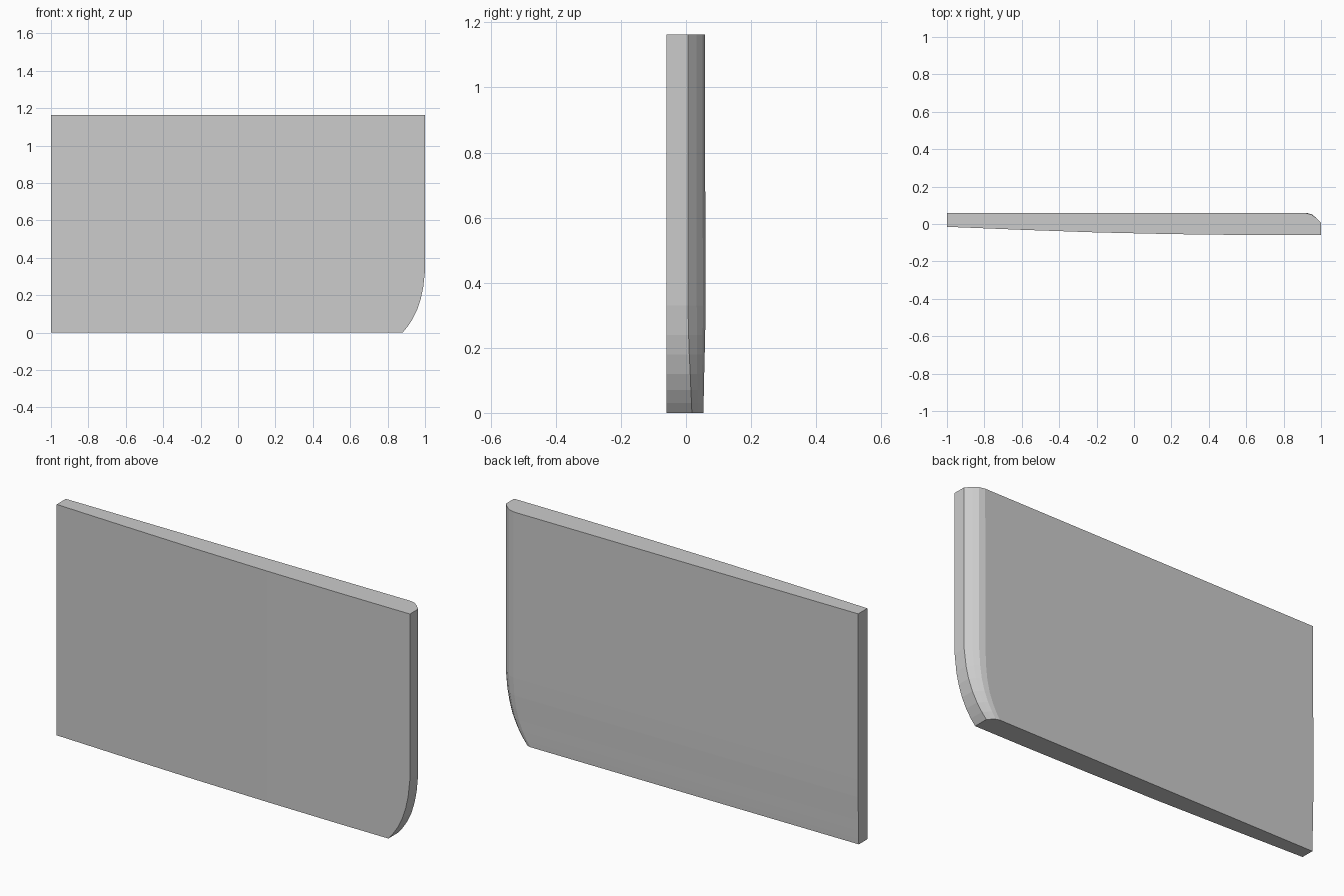
import bpy, bmesh

if "Cube" in bpy.data.objects:
    bpy.data.objects.remove(bpy.data.objects["Cube"])

# Right-hand outline per level: height, edge x, side-crease y, back y, back-corner inset
levels = [
    (0.00, 0.880, 0.018, 0.053, 0.05),
    (0.03, 0.905, 0.017, 0.054, 0.055),
    (0.07, 0.932, 0.015, 0.055, 0.06),
    (0.12, 0.957, 0.013, 0.056, 0.065),
    (0.18, 0.977, 0.010, 0.0575, 0.07),
    (0.24, 0.990, 0.008, 0.059, 0.075),
    (0.33, 1.000, 0.006, 0.060, 0.08),
    (1.163, 1.000, 0.006, 0.058, 0.08),
]

# Gently bowed front face
front = [(-1, -0.015), (-0.6, -0.031), (-0.2, -0.045), (0.2, -0.054), (0.6, -0.059)]


def section(edge, crease, back, inset):
    rise = back - crease
    corner = [(edge, -0.06), (edge, crease),
              (edge - inset * 0.33, crease + rise * 0.5),
              (edge - inset * 0.62, crease + rise * 0.85),
              (edge - inset, back)]
    # The lower back face falls away slightly towards the rounded corner
    return front + corner + [(0.55, back), (0.0, back), (-1, back)]


# Loft the sections into a closed panel
bm = bmesh.new()
rings = [[bm.verts.new((x, y, z)) for x, y in section(*rest)]
         for z, *rest in levels]
count = len(rings[0])
for low, high in zip(rings, rings[1:]):
    for i in range(count):
        j = (i + 1) % count
        bm.faces.new((low[i], low[j], high[j], high[i]))
bm.faces.new(list(reversed(rings[0])))
bm.faces.new(rings[-1])
bmesh.ops.recalc_face_normals(bm, faces=bm.faces)

mesh = bpy.data.meshes.new("curved_panel")
bm.to_mesh(mesh)
bm.free()
panel = bpy.data.objects.new("curved_panel", mesh)
bpy.context.collection.objects.link(panel)
